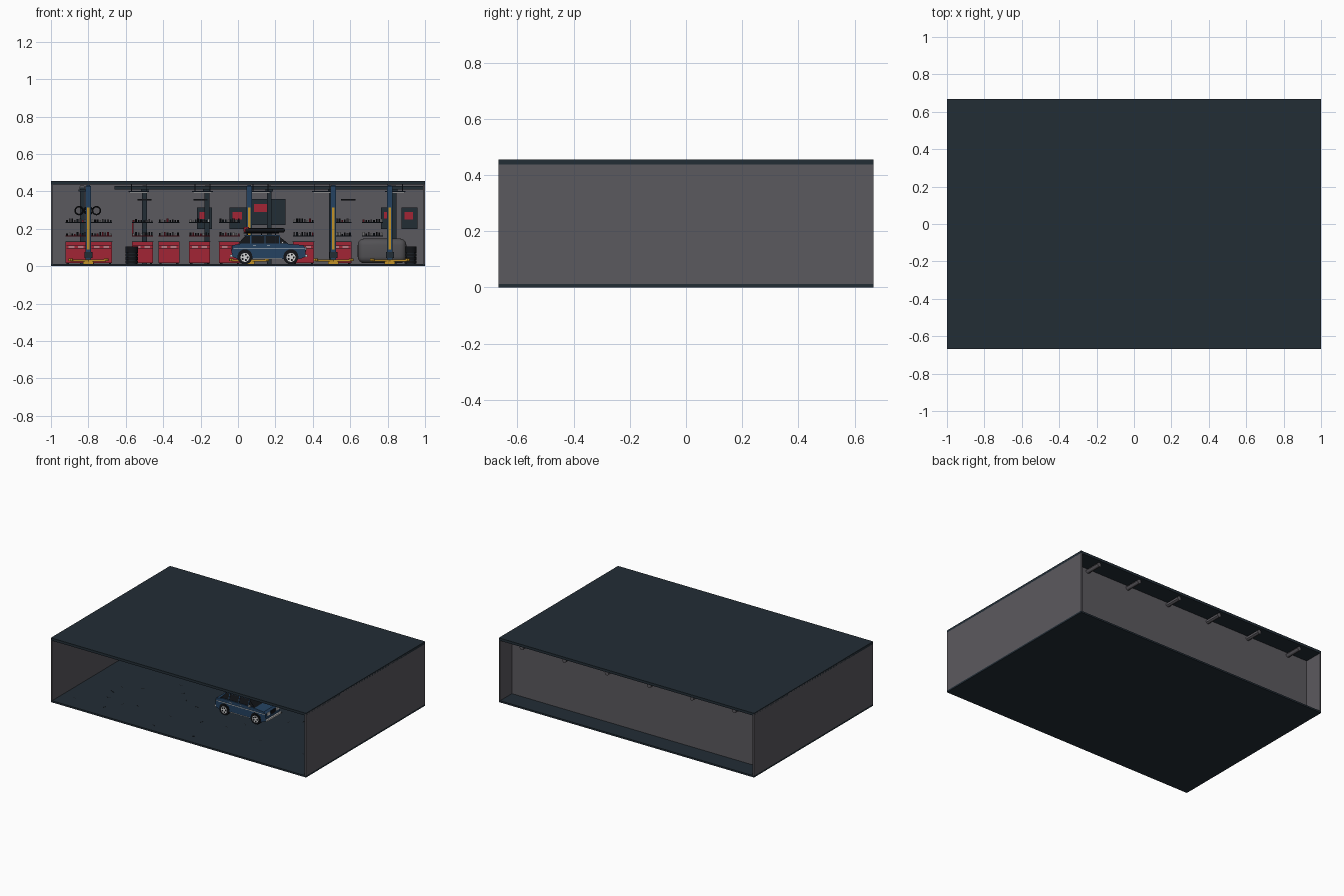
import bpy, bmesh, math, random
from mathutils import Matrix

random.seed(4)
cube = bpy.data.objects.get("Cube")
if cube:
    bpy.data.objects.remove(cube)


def material(name, r, g, b):
    m = bpy.data.materials.new(name)
    m.use_nodes = True
    m.diffuse_color = (r, g, b, 1)
    m.node_tree.nodes["Principled BSDF"].inputs["Base Color"].default_value = (r, g, b, 1)
    return m


GRAY = material("wall gray", .105, .1, .113)
SLATE = material("dark slate", .016, .026, .036)
BLACK = material("rubber black", .006, .007, .009)
RED = material("cabinet red", .36, .018, .035)
BLUE = material("paint blue", .018, .055, .12)
YELLOW = material("safety yellow", .55, .29, .02)
WHITE = material("off white", .65, .65, .65)
STEEL = material("cover gray", .085, .083, .09)


def finish(name, bm, mat, smooth=False):
    bmesh.ops.recalc_face_normals(bm, faces=bm.faces)
    me = bpy.data.meshes.new(name)
    bm.to_mesh(me)
    bm.free()
    me.materials.append(mat)
    ob = bpy.data.objects.new(name, me)
    bpy.context.collection.objects.link(ob)
    if smooth:
        bpy.ops.object.select_all(action='DESELECT')
        ob.select_set(True)
        bpy.context.view_layer.objects.active = ob
        bpy.ops.object.shade_smooth_by_angle()
    return ob


def box(name, x0, x1, y0, y1, z0, z1, mat, bevel=0):
    bm = bmesh.new()
    place = Matrix.Translation(((x0 + x1) / 2, (y0 + y1) / 2, (z0 + z1) / 2))
    size = Matrix.Diagonal((x1 - x0, y1 - y0, z1 - z0, 1))
    bmesh.ops.create_cube(bm, size=1, matrix=place @ size)
    if bevel:
        bmesh.ops.bevel(bm, geom=bm.edges[:], offset=bevel, segments=4, profile=.5, affect='EDGES')
    return finish(name, bm, mat, bevel > 0)


def cylinder(name, x, y, z, r, depth, mat, axis='Z', sides=20):
    turn = {'Z': Matrix(), 'Y': Matrix.Rotation(math.pi / 2, 4, 'X'),
            'X': Matrix.Rotation(math.pi / 2, 4, 'Y')}[axis]
    bm = bmesh.new()
    bmesh.ops.create_cone(bm, cap_ends=True, segments=sides, radius1=r, radius2=r,
                          depth=depth, matrix=Matrix.Translation((x, y, z)) @ turn)
    return finish(name, bm, mat, True)


def ring(name, x, y, z, r, tube, mat):
    bpy.ops.mesh.primitive_torus_add(location=(x, y, z), rotation=(math.pi / 2, 0, 0), major_radius=r,
                                     minor_radius=tube, major_segments=24, minor_segments=6)
    ob = bpy.context.object
    ob.name = name
    ob.data.materials.append(mat)


def profile(name, points, y0, y1, mat, top_inset=0):
    # side outline in x and z, stretched across y
    bm = bmesh.new()
    top = max(z for x, z in points)
    rows = []
    for y, s in ((y0, 1), (y1, -1)):
        rows.append([bm.verts.new((x, y + s * (top_inset if z == top else 0), z)) for x, z in points])
    bm.faces.new(rows[0])
    bm.faces.new(rows[1])
    n = len(points)
    for i in range(n):
        j = (i + 1) % n
        bm.faces.new((rows[0][i], rows[0][j], rows[1][j], rows[1][i]))
    return finish(name, bm, mat)


# building shell, with the back wall set in
W, D, H, BACK = 1, .667, .455, .525
box("floor", -W, W, -D, D, 0, .012, SLATE)
box("roof", -W, W, -D, D, .437, H, SLATE)
box("back_wall", -.99, .99, BACK, BACK + .01, .012, .437, GRAY)
for s, side in ((-1, "right"), (1, "left")):
    a, b = sorted((s * W, s * .99))
    box(side + "_wall", a, b, -D, D, .012, .45, GRAY)

# wall columns, and beam ends that pass through the back wall
for i in range(6):
    x = -.833 + i / 3
    box("wall_column", x - .013, x + .013, .495, BACK, .012, .42, SLATE)
    box("column_cap", x - .02, x + .02, .485, BACK, .4, .41, SLATE)
    cylinder("beam_end", x, .575, .42, .015, .15, GRAY, 'Y', 12)
box("ceiling_rail", -.66, .99, .46, .48, .41, .43, SLATE)

# ceiling lamps and low hanging bars
for x in (-.53, -.19, .12, .45, .84):
    box("lamp_tube", x - .05, x + .05, .2, .206, .392, .396, WHITE)
    box("lamp_shade", x - .055, x + .055, .19, .216, .396, .402, SLATE)
    for s in (-1, 1):
        box("lamp_hanger", x + s * .04 - .002, x + s * .04 + .002, .2, .204, .4, .437, SLATE)
for x in (-.5, -.2, .59):
    box("wall_bar", x - .038, x + .038, .49, BACK, .35, .358, BLACK)

# red drawer cabinets along the back wall
for x in (-.865, -.73, -.51, -.37, -.205, -.045, .35, .55):
    box("cabinet", x - .056, x + .056, .43, BACK, .018, .128, RED)
    box("cabinet_top", x - .058, x + .058, .427, BACK, .128, .133, BLACK)
    box("drawer_gap", x - .052, x + .052, .428, .43, .091, .094, BLACK)
    box("drawer_gap", x - .052, x + .052, .428, .43, .111, .113, BLACK)
    for s in (-1, 1):
        box("drawer_handle", x + s * .025 - .015, x + s * .025 + .015, .424, .43, .1, .105, WHITE)
        box("cabinet_foot", x + s * .045 - .006, x + s * .045 + .006, .44, .51, .012, .018, BLACK)

# shelves with bottles and cans
for x in (-.865, -.73, -.51, -.37, -.205, -.045, .35, .55, .72):
    for z in (.163, .235):
        box("shelf", x - .056, x + .056, .475, BACK, z - .004, z, RED if z < .2 and x < 0 else SLATE)
        for k in range(8):
            h = random.uniform(.01, .021)
            cylinder("bottle", x - .049 + k * .014, .49, z + h / 2, .0045, h,
                     random.choice((BLACK, BLACK, GRAY, WHITE, RED, SLATE)), sides=8)
box("red_pipe", -.568, -.56, .51, BACK, .16, .235, RED)

# wall boards with red signs
for x0, x1, z0, z1 in ((-.22, -.14, .2, .315), (-.045, .05, .2, .315), (.07, .255, .22, .358),
                       (.765, .815, .2, .315), (.875, .96, .2, .315)):
    box("tool_board", x0, x1, .512, BACK, z0, z1, SLATE)
    w = min(.07, (x1 - x0) * .55)
    box("red_sign", x0 + .015, x0 + .015 + w, .507, .512, z1 - .055 - w * .2, z1 - .025, RED)

# hanging hoses
for x in (-.85, -.8, -.757):
    ring("hose_ring", x, .485, .297, .021, .004, BLACK)

# tyre stacks
for x in (-.568, .922):
    for k in range(5):
        cylinder("stacked_tyre", x, .4, .022 + k * .0185, .033, .0165, BLACK)
        cylinder("tyre_core", x, .4, .022 + k * .0185, .027, .0188, SLATE)

# gray covered bulk beside the wall
box("covered_bulk", .64, .9, .36, .5, .016, .148, STEEL, .035)

# lifts: front and rear posts joined overhead, with swing arms
for x in (-.8, .06, .51, .812):
    for y, s in ((.14, -1), (.37, 1)):
        box("lift_post", x - .015, x + .015, y - .015, y + .015, .012, .43, BLUE)
        box("lift_strip", x - .007, x + .007, y - .019, y + .019, .09, .315, YELLOW)
        box("lift_base", x - .028, x + .028, y - .03, y + .03, .012, .026, YELLOW)
        box("lift_carriage", x - .022, x + .022, y - .022, y + .022, .045, .075, SLATE)
        for t in (-1, 1):
            arm = box("lift_arm", 0, .105, -.007, .007, .026, .036, YELLOW)
            arm.location = (x, y - .02, 0)
            arm.rotation_euler.z = -.5 if t > 0 else math.pi + .5
            cylinder("arm_pad", x + t * .095, y - .072, .034, .012, .012, YELLOW, sides=12)
    box("lift_crossbar", x - .01, x + .01, .14, .37, .42, .434, BLUE)

# car body
Y0, Y1 = -.205, -.045
profile("car_body", ((-.03, .05), (-.035, .08), (-.03, .112), (.02, .122), (.255, .121), (.345, .113),
                     (.36, .1), (.362, .05), (.33, .038), (.0, .038)), Y0, Y1, BLUE)
profile("car_windows", ((.0, .12), (.04, .163), (.215, .163), (.27, .12)), Y0 + .006, Y1 - .006, BLACK, .014)
box("car_roof", .035, .22, Y0 + .018, Y1 - .018, .162, .168, BLUE)
for y, d in ((Y0, -1), (Y1, 1)):
    a, b = sorted((y, y + d * .002))
    box("side_trim", -.025, .355, a, b, .094, .098, WHITE)
    box("sill_trim", .08, .235, a, b, .04, .044, WHITE)
    for x in (.08, .155):
        box("door_handle", x, x + .016, a, b, .108, .111, WHITE)
    for x in (.068, .145, .222):
        pillar = box("window_pillar", x - .003, x + .003, -.002, .002, -.002, .046, BLUE)
        pillar.location = (0, y - d * .005, .12)
        pillar.rotation_euler.x = d * .28
    for x in (.037, .283):
        cylinder("wheel_arch", x, y - d * .008, .05, .04, .018, BLACK, 'Y')
        cylinder("tyre", x, y - d * .008, .047, .034, .024, BLACK, 'Y', 24)
        cylinder("wheel_rim", x, y + d * .004, .047, .024, .003, WHITE, 'Y', 24)
        for k in range(5):
            t = k * math.tau / 5
            cylinder("rim_hole", x + .015 * math.cos(t), y + d * .006, .047 + .015 * math.sin(t),
                     .0055, .002, BLACK, 'Y', 10)
    yl = y - d * .028
    box("headlight", .36, .365, yl - .014, yl + .014, .083, .103, WHITE)
    box("tail_light", -.038, -.032, yl - .016, yl + .016, .085, .106, RED)
    box("roof_rail", .03, .22, y - d * .028 - .003, y - d * .028 + .003, .176, .18, BLACK)
    mirror_a, mirror_b = sorted((y, y + d * .014))
    box("door_mirror", .232, .242, mirror_a, mirror_b, .122, .133, WHITE)
box("front_bumper", .355, .372, Y0, Y1, .05, .062, WHITE)
box("rear_bumper", -.042, -.028, Y0, Y1, .05, .062, WHITE)
box("grille", .36, .364, -.148, -.102, .078, .105, BLACK)

# roof rack and its load
for x in (.05, .125, .2):
    box("rack_bar", x - .003, x + .003, Y0 + .02, Y1 - .02, .166, .18, BLACK)
box("roof_load", .04, .25, -.17, -.08, .181, .203, BLACK, .007)
box("roof_bag", .03, .06, -.165, -.09, .181, .21, RED, .006)

# dark scuffs on the floor
for k in range(45):
    scuff = box("floor_scuff", -.014, .014, -.0015, .0015, .012, .0125, BLACK)
    scuff.location = (random.uniform(-.9, .9), random.uniform(-.6, .4), 0)
    scuff.rotation_euler.z = random.uniform(0, math.pi)
